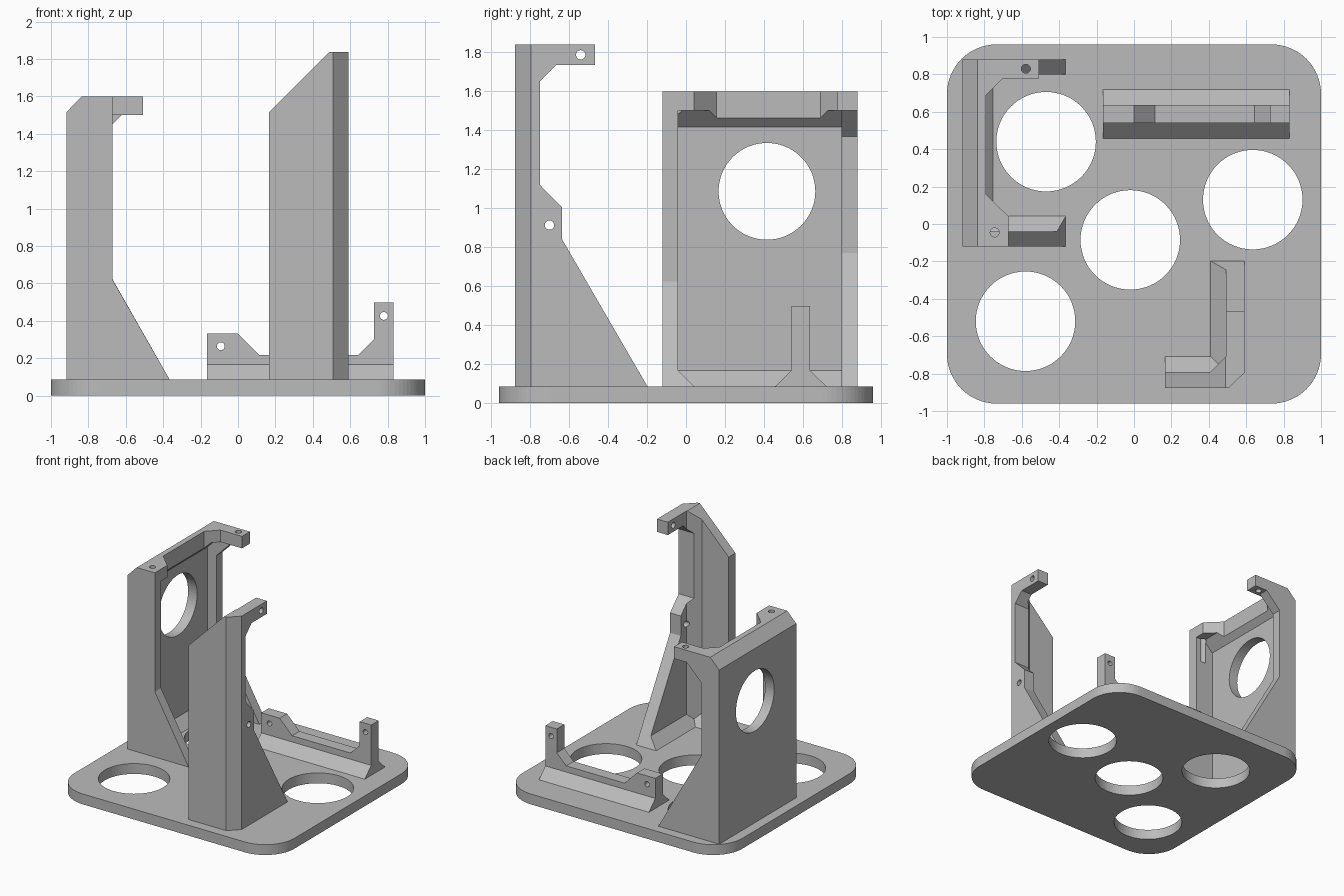
import bpy, bmesh, math
from mathutils import Vector

cube = bpy.data.objects.get("Cube")
if cube:
    bpy.data.objects.remove(cube, do_unlink=True)

gray = bpy.data.materials.new("plain gray")
gray.use_nodes = True
gray.diffuse_color = (0.5, 0.5, 0.5, 1)
gray.node_tree.nodes["Principled BSDF"].inputs["Base Color"].default_value = (0.5, 0.5, 0.5, 1)

FLOOR = 0.085   # top of the base plate
FIL = 0.082     # size of the reinforcing chamfers
PLACE = {"x": lambda a, b, h: (h, a, b),
         "y": lambda a, b, h: (a, h, b),
         "z": lambda a, b, h: (a, b, h)}


def finish(name, bm):
    bmesh.ops.recalc_face_normals(bm, faces=bm.faces)
    mesh = bpy.data.meshes.new(name)
    bm.to_mesh(mesh)
    bm.free()
    mesh.materials.append(gray)
    obj = bpy.data.objects.new(name, mesh)
    bpy.context.collection.objects.link(obj)
    return obj


def prism(name, points, axis, lo, hi):
    """Extrude a 2D outline along an axis."""
    bm = bmesh.new()
    face = bm.faces.new([bm.verts.new(PLACE[axis](a, b, lo)) for a, b in points])
    out = bmesh.ops.extrude_face_region(bm, geom=[face])
    verts = [g for g in out["geom"] if isinstance(g, bmesh.types.BMVert)]
    bmesh.ops.translate(bm, verts=verts, vec=Vector(PLACE[axis](0, 0, hi - lo)))
    return finish(name, bm)


def hull(name, points):
    """Convex solid around a few points."""
    bm = bmesh.new()
    for p in points:
        bm.verts.new(p)
    bmesh.ops.convex_hull(bm, input=bm.verts)
    bmesh.ops.dissolve_limit(bm, angle_limit=0.01, verts=bm.verts, edges=bm.edges)
    return finish(name, bm)


def combine(obj, tools, operation="DIFFERENCE"):
    """Apply booleans and discard the tools."""
    for tool in tools:
        mod = obj.modifiers.new("shape", "BOOLEAN")
        mod.operation, mod.solver, mod.object = operation, "EXACT", tool
        bpy.context.view_layer.objects.active = obj
        bpy.ops.object.modifier_apply(modifier=mod.name)
        bpy.data.objects.remove(tool, do_unlink=True)
    return obj


def arc(a, b, r, start, end, n):
    steps = [math.radians(start + (end - start) * i / n) for i in range(n + 1)]
    return [(a + r * math.cos(t), b + r * math.sin(t)) for t in steps]


def drill(a, b, r, axis, lo, hi, n=24):
    return prism("drill", arc(a, b, r, 0, 360, n)[:-1], axis, lo, hi)


# Rounded base plate with four large round openings
R = 0.265
corners = [(1, 1, 0), (-1, 1, 90), (-1, -1, 180), (1, -1, 270)]
outline = [p for sx, sy, t in corners
           for p in arc(sx * (1 - R), sy * (0.96 - R), R, t, t + 90, 16)]
base = prism("base_plate", outline, "z", 0, FLOOR)
openings = [(-0.47, 0.44), (0.635, 0.13), (-0.02, -0.085), (-0.58, -0.52)]
combine(base, [drill(x, y, 0.266, "z", -0.1, 0.2, 64) for x, y in openings])

# Left tower: back wall with chamfered top and round window
back, inner = -0.918, -0.836
shoulder = [(back, FLOOR), (back, 1.515), (inner, 1.598)]
wall = prism("side_tower_wall", shoulder + [(inner, FLOOR)], "y", -0.12, 0.88)
combine(wall, [drill(0.415, 1.085, 0.248, "x", -1.1, -0.7, 64)])

# Its two wings, each widening to a gusset at the foot
front_wing = prism("side_tower_front_wing",
                   [(inner, FLOOR), (inner, 1.598), (-0.672, 1.598), (-0.672, 0.622),
                    (-0.365, FLOOR)], "y", -0.12, -0.04)
rear_wing = prism("side_tower_rear_wing",
                  [(inner, FLOOR), (inner, 1.598), (-0.508, 1.598), (-0.508, 1.5),
                   (-0.622, 1.5), (-0.755, 1.367), (-0.755, 0.77), (-0.365, FLOOR)],
                  "y", 0.798, 0.88)

# Top rim, bevelled underneath
rim = prism("side_tower_rim",
            [(inner, -0.04), (-0.672, -0.04), (-0.672, 0.042), (-0.79, 0.157),
             (-0.79, 0.69), (-0.702, 0.778), (-0.508, 0.778), (-0.508, 0.798),
             (inner, 0.798)], "z", 1.416, 1.598)
under = prism("under", [(inner, 1.416), (-0.752, 1.5), (-0.4, 1.5), (-0.4, 1.3),
                        (inner, 1.3)], "y", -0.2, 1)
combine(rim, [under, drill(-0.745, -0.045, 0.024, "z", 1.3, 1.7)])
combine(front_wing, [drill(-0.745, -0.045, 0.024, "z", 1.3, 1.7)])
combine(rear_wing, [drill(-0.578, 0.83, 0.024, "z", 1.4, 1.7)])

# Floor fillets of the left tower
prism("side_tower_wall_fillet",
      [(inner, FLOOR), (inner, FLOOR + FIL), (inner + FIL, FLOOR)], "y", -0.04, 0.798)
hull("side_tower_wing_fillet",
     [(inner, -0.04, FLOOR), (inner, -0.04, FLOOR + FIL), (inner, -0.04 + FIL, FLOOR),
      (-0.365, -0.04, FLOOR), (-0.365, -0.04 + FIL, FLOOR),
      (-0.412, -0.04, FLOOR + FIL)])

# Front tower: angled footprint trimmed by its front and side silhouettes
tower = prism("front_tower",
              [(0.165, -0.877), (0.507, -0.877), (0.59, -0.795), (0.59, -0.195),
               (0.492, -0.195), (0.492, -0.708), (0.41, -0.79), (0.165, -0.79)],
              "z", FLOOR, 1.838)
side = prism("side", [(-1, FLOOR), (-1, 2), (-0.467, 2), (-0.467, 1.732), (-0.667, 1.732),
                      (-0.748, 1.65), (-0.748, 1.117), (-0.636, 1.003), (-0.636, 0.84),
                      (-0.198, FLOOR)], "x", 0, 1)
combine(tower, [side], "INTERSECT")
slope = prism("slope", [(0, 1.35), (0.7, 2.05), (0, 2.05)], "y", -1.1, 0)
combine(tower, [slope] + [drill(y, z, 0.024, "x", 0.2, 0.8)
                          for y, z in [(-0.54, 1.785), (-0.7, 0.912)]])

# Floor fillets of the front tower
prism("front_tower_wall_fillet",
      [(-0.79, FLOOR), (-0.79, FLOOR + FIL), (-0.79 + FIL, FLOOR)], "x", 0.165, 0.492)
hull("front_tower_wing_fillet",
     [(0.492, -0.79, FLOOR), (0.492, -0.79, FLOOR + FIL), (0.492 - FIL, -0.79, FLOOR),
      (0.492, -0.198, FLOOR), (0.492 - FIL, -0.198, FLOOR), (0.492, -0.245, FLOOR + FIL)])

# Low rear bracket: sloped foot, notched upright with two bolt holes
prism("rear_bracket_foot",
      [(0.457, FLOOR), (0.54, FLOOR + FIL), (0.637, FLOOR + FIL), (0.72, FLOOR)],
      "x", -0.167, 0.832)
upright = prism("rear_bracket_upright",
                [(-0.167, FLOOR + FIL), (-0.167, 0.332), (0, 0.332), (0.113, 0.218),
                 (0.643, 0.218), (0.728, 0.303), (0.728, 0.498), (0.832, 0.498),
                 (0.832, FLOOR + FIL)], "y", 0.54, 0.637)
combine(upright, [drill(x, z, 0.021, "y", 0.4, 0.8)
                  for x, z in [(-0.092, 0.264), (0.78, 0.426)]])
